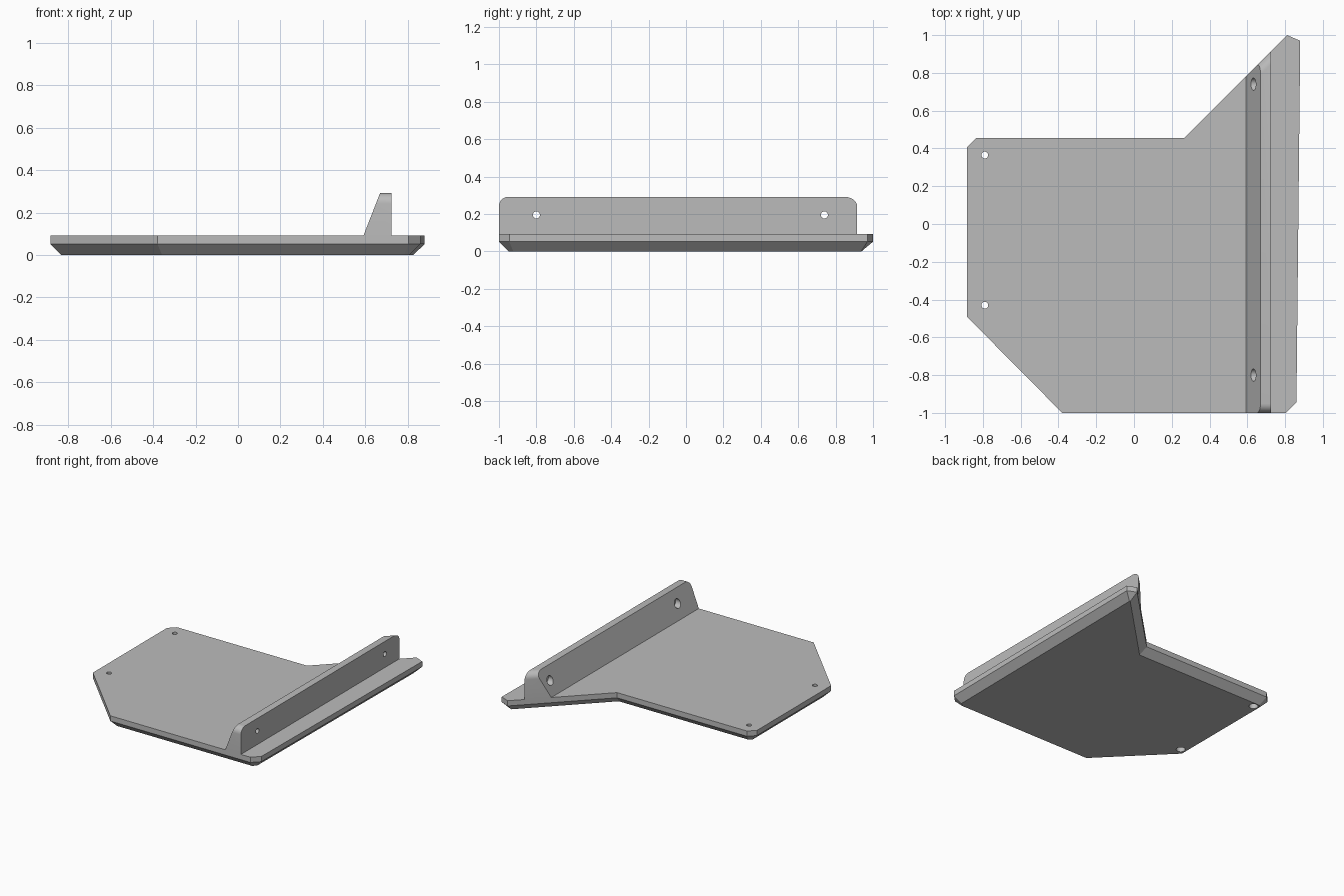
import bpy, bmesh, math
from mathutils import Vector

cube = bpy.data.objects.get("Cube")
if cube:
    bpy.data.objects.remove(cube, do_unlink=True)

grey = bpy.data.materials.new("plain grey")
grey.use_nodes = True
COLOUR = (0.5, 0.5, 0.5, 1)
grey.diffuse_color = COLOUR
grey.node_tree.nodes["Principled BSDF"].inputs["Base Color"].default_value = COLOUR

TOP, LIP, HIGH, CHAMFER = 0.092, 0.052, 0.292, 0.052


def make_object(name, bm):
    bmesh.ops.recalc_face_normals(bm, faces=bm.faces[:])
    mesh = bpy.data.meshes.new(name)
    bm.to_mesh(mesh)
    bm.free()
    mesh.materials.append(grey)
    obj = bpy.data.objects.new(name, mesh)
    bpy.context.collection.objects.link(obj)
    return obj


def loft(bm, loops):
    """Skin matching loops of points and cap both ends."""
    rings = [[bm.verts.new(p) for p in loop] for loop in loops]
    count = len(rings[0])
    for a, b in zip(rings, rings[1:]):
        for i in range(count):
            j = (i + 1) % count
            bm.faces.new((a[i], a[j], b[j], b[i]))
    bm.faces.new(rings[0][::-1])
    bm.faces.new(rings[-1])


def inset_outline(points, distance):
    """Mitred inward offset of a counter-clockwise outline."""
    result = []
    for i, p in enumerate(points):
        before = (p - points[i - 1]).normalized()
        after = (points[(i + 1) % len(points)] - p).normalized()
        n1 = Vector((-before.y, before.x))
        n2 = Vector((-after.y, after.x))
        result.append(p + (n1 + n2) * distance / (1 + n1.dot(n2)))
    return result


def stepped_holes(target, centres, axis, steps):
    """Drill stepped round holes; steps are (position on axis, radius)."""
    bm = bmesh.new()
    for centre in centres:
        loops = []
        for along, radius in steps:
            loop = []
            for k in range(24):
                t = math.tau * k / 24
                u, v = radius * math.cos(t), radius * math.sin(t)
                if axis == "z":
                    loop.append((centre[0] + u, centre[1] + v, along))
                else:
                    loop.append((along, centre[0] + u, centre[1] + v))
            loops.append(loop)
        loft(bm, loops)
    cutter = make_object("hole_cutter", bm)
    cutter.hide_render = True
    mod = target.modifiers.new("holes", "BOOLEAN")
    mod.operation = "DIFFERENCE"
    mod.solver = "EXACT"
    mod.object = cutter
    bpy.context.view_layer.objects.active = target
    bpy.ops.object.modifier_apply(modifier=mod.name)
    bpy.data.objects.remove(cutter, do_unlink=True)


# Base plate with a chamfered underside
outline = [Vector(p) for p in (
    (-0.38, -1), (0.805, -1), (0.86, -0.945), (0.88, 0.97), (0.81, 1),
    (0.265, 0.455), (-0.835, 0.455), (-0.885, 0.405), (-0.885, -0.49))]
bm = bmesh.new()
loft(bm, [[(p.x, p.y, 0) for p in inset_outline(outline, CHAMFER)],
          [(p.x, p.y, LIP) for p in outline],
          [(p.x, p.y, TOP) for p in outline]])
plate = make_object("base_plate", bm)
stepped_holes(plate, [(-0.79, 0.365), (-0.79, -0.43)], "z",
              [(-0.1, 0.032), (0.045, 0.032), (0.045, 0.018), (0.2, 0.018)])

# Upright flange: sloped inner side, back end follows the diagonal edge
section = [(0.592, TOP), (0.725, TOP), (0.725, HIGH), (0.67, HIGH)]
bm = bmesh.new()
loft(bm, [[(x, -1, z) for x, z in section],
          [(x, x + 0.19, z) for x, z in section]])
corners = [e for e in bm.edges
           if all(v.co.z > HIGH - 0.001 for v in e.verts)
           and abs(e.verts[0].co.y - e.verts[1].co.y) < 0.2]
bmesh.ops.bevel(bm, geom=corners, offset=0.05, segments=8, profile=0.5,
                affect="EDGES")
flange = make_object("upright_flange", bm)
stepped_holes(flange, [(-0.8, 0.195), (0.74, 0.195)], "x",
              [(0.5, 0.033), (0.67, 0.033), (0.67, 0.019), (0.85, 0.019)])

# Smooth the rounded parts, keep hard edges crisp
bpy.ops.object.select_all(action="DESELECT")
for obj in (plate, flange):
    obj.select_set(True)
bpy.context.view_layer.objects.active = plate
bpy.ops.object.shade_smooth_by_angle(angle=math.radians(25))
